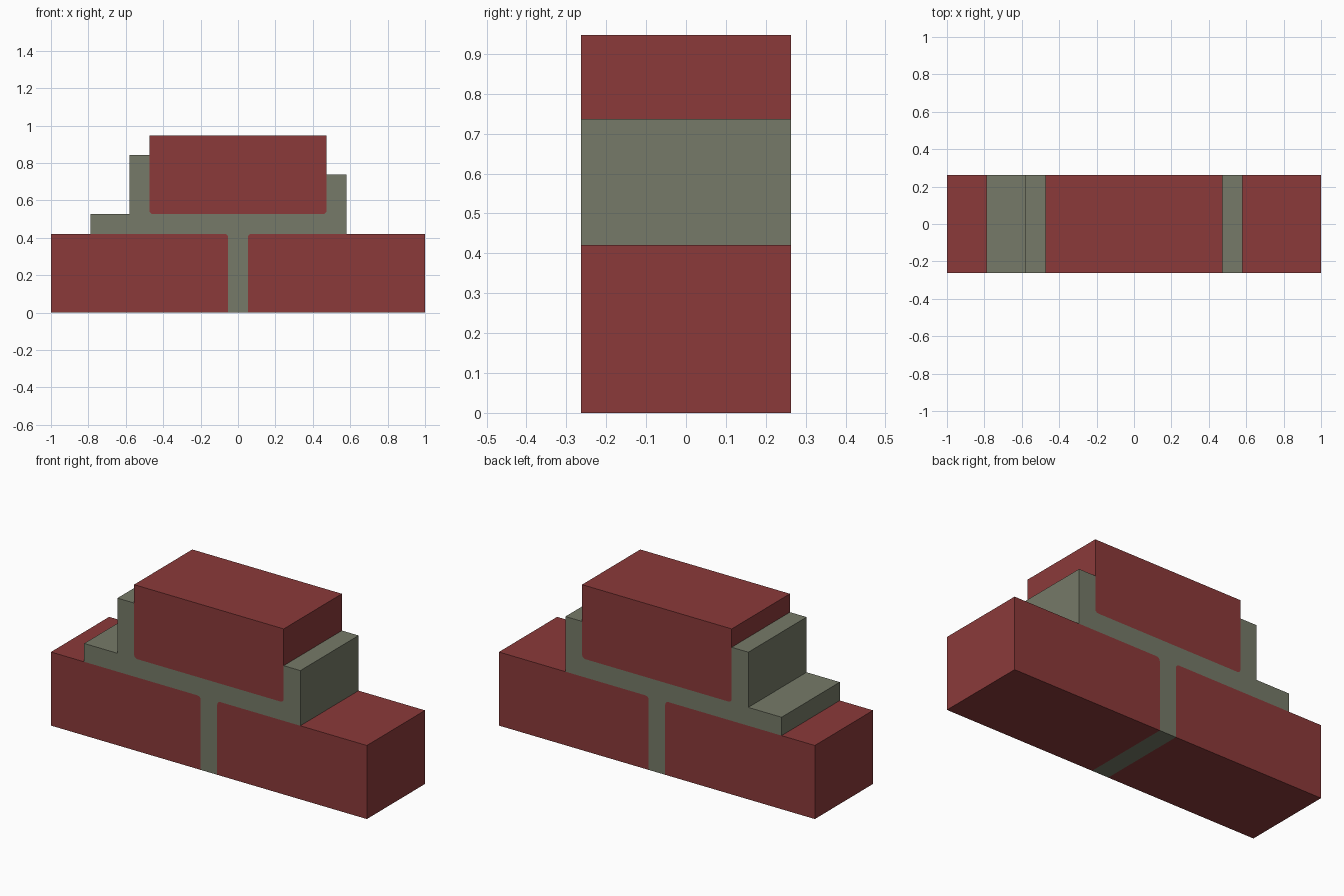
import bpy, bmesh, math
from mathutils import Vector

if "Cube" in bpy.data.objects:
    bpy.data.objects.remove(bpy.data.objects["Cube"])

U = 2 / 19          # joint width; all sizes are multiples of it
HALF_DEPTH = 2.5 * U
R = 0.02            # softened brick corners along the joints


def material(name, rgb):
    m = bpy.data.materials.new(name)
    m.use_nodes = True
    m.diffuse_color = (*rgb, 1)
    bsdf = m.node_tree.nodes["Principled BSDF"]
    bsdf.inputs["Base Color"].default_value = (*rgb, 1)
    bsdf.inputs["Roughness"].default_value = 0.9
    return m


def rounded(points, steps=4):
    """Profile points (x, z, radius) in joint units, with right-angle corners rounded."""
    pts = [Vector((x * U, z * U)) for x, z, r in points]
    out = []
    for i, p in enumerate(pts):
        r = points[i][2]
        if not r:
            out.append(p)
            continue
        a = (pts[i - 1] - p).normalized() * r
        b = (pts[(i + 1) % len(pts)] - p).normalized() * r
        for k in range(steps + 1):
            t = math.pi / 2 * k / steps
            out.append(p + a * (1 - math.sin(t)) + b * (1 - math.cos(t)))
    return out


def extrude_profile(name, points, mat):
    bm = bmesh.new()
    face = bm.faces.new([bm.verts.new((p.x, -HALF_DEPTH, p.y)) for p in rounded(points)])
    ext = bmesh.ops.extrude_face_region(bm, geom=[face])
    moved = [g for g in ext["geom"] if isinstance(g, bmesh.types.BMVert)]
    bmesh.ops.translate(bm, verts=moved, vec=(0, 2 * HALF_DEPTH, 0))
    bmesh.ops.recalc_face_normals(bm, faces=bm.faces)
    mesh = bpy.data.meshes.new(name)
    bm.to_mesh(mesh)
    bm.free()
    mesh.materials.append(mat)
    obj = bpy.data.objects.new(name, mesh)
    bpy.context.collection.objects.link(obj)
    return obj


red = material("brick red", (0.258, 0.042, 0.042))
grey = material("mortar grey", (0.181, 0.195, 0.138))

# Two bricks side by side in the lower course
for name, s in (("lower_brick_left", 1), ("lower_brick_right", -1)):
    extrude_profile(name, [(s * 0.5, 0, 0), (s * 9.5, 0, 0),
                           (s * 9.5, 4, 0), (s * 0.5, 4, R)], red)

# One brick centred over the joint
extrude_profile("upper_brick", [(-4.5, 5, R), (4.5, 5, R), (4.5, 9, 0), (-4.5, 9, 0)], red)

# Mortar fills the vertical joint, the bed and the stepped ends
extrude_profile("mortar", [
    (-0.5, 0, 0), (0.5, 0, 0), (0.5, 4, R), (5.5, 4, 0), (5.5, 7, 0), (4.5, 7, 0),
    (4.5, 5, R), (-4.5, 5, R), (-4.5, 8, 0), (-5.5, 8, 0), (-5.5, 5, 0),
    (-7.5, 5, 0), (-7.5, 4, 0), (-0.5, 4, R)], grey)
